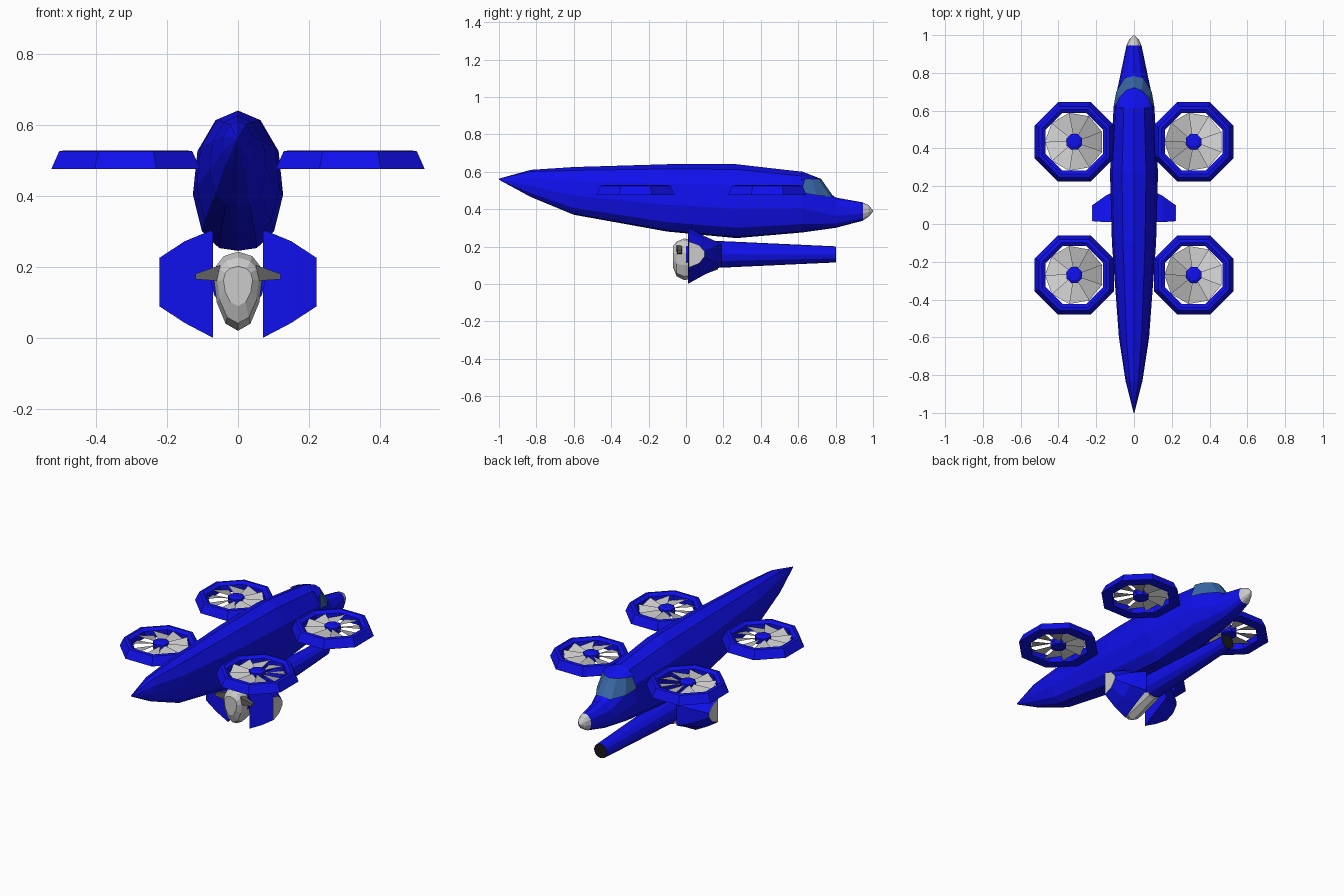
import bpy, bmesh
from math import sin, cos, pi, radians

if "Cube" in bpy.data.objects:
    bpy.data.objects.remove(bpy.data.objects["Cube"])


def material(name, rgb):
    m = bpy.data.materials.new(name)
    m.diffuse_color = (*rgb, 1)
    m.use_nodes = True
    m.node_tree.nodes["Principled BSDF"].inputs["Base Color"].default_value = m.diffuse_color
    return m


BLUE = material("blue_paint", (0.005, 0.005, 0.85))
GLASS = material("tinted_glass", (0.04, 0.14, 0.38))
BLACK = material("black_bore", (0.01, 0.01, 0.01))
DARK = material("dark_grey", (0.12, 0.12, 0.12))


def finish(name, bm, mat=None):
    bmesh.ops.remove_doubles(bm, verts=bm.verts, dist=1e-5)
    bmesh.ops.recalc_face_normals(bm, faces=bm.faces)
    me = bpy.data.meshes.new(name)
    bm.to_mesh(me)
    bm.free()
    ob = bpy.data.objects.new(name, me)
    bpy.context.collection.objects.link(ob)
    if mat:
        me.materials.append(mat)
    return ob


def loft(name, rings, mat=None, caps=True, closed=True):
    """Skin a series of equal-length point rings."""
    bm = bmesh.new()
    vs = [[bm.verts.new(p) for p in r] for r in rings]
    n = len(rings[0])
    for a, b in zip(vs, vs[1:]):
        for i in range(n if closed else n - 1):
            j = (i + 1) % n
            bm.faces.new((a[i], a[j], b[j], b[i]))
    if caps:
        bm.faces.new(vs[0])
        bm.faces.new(vs[-1])
    return finish(name, bm, mat)


def both_sides(half):
    """Mirror a half outline that starts and ends on x = 0."""
    return half + [(-x, *rest) for x, *rest in half[-2:0:-1]]


# Fuselage: egg-shaped section scaled along y (y, bottom, top, half width)
EGG = both_sides([(0, 1), (.5, .93), (.9, .71), (1, .4), (.8, .14), (.42, .02), (0, 0)])


def egg(y, lo, hi, w):
    return [(x * w, y, lo + z * (hi - lo)) for x, z in EGG]


loft("fuselage", [egg(*s) for s in (
    (-1, .557, .563, .002), (-.83, .465, .61, .045), (-.6, .37, .625, .08),
    (-.1, .28, .64, .117), (.27, .245, .64, .127), (.62, .275, .60, .108),
    (.80, .30, .462, .070), (.945, .338, .436, .040))], BLUE)
loft("nose_cap", [egg(.945, .338, .436, .040), egg(.975, .358, .422, .026),
                  egg(1, .386, .394, .003)])

# Cockpit: wraparound windshield and the roof above it
sill = [(.109, .615, .488), (.094, .70, .474), (.05, .772, .466), (0, .79, .465)]
brow = [(.093, .635, .56), (.076, .67, .562), (.04, .708, .562), (0, .722, .562)]
roof = [(.098, .615, .552), (.075, .615, .572), (.055, .615, .582), (0, .615, .603)]


def across(half):
    return half + [(-x, y, z) for x, y, z in half[-2::-1]]


loft("windshield", [across(sill), across(brow)], GLASS, caps=False, closed=False)
loft("cockpit_roof", [across(brow), across(roof)], BLUE, caps=False, closed=False)


# Lift fans: octagonal duct, hub and pitched blades
def octagon(c, r, z, n=8):
    return [(c[0] + r * cos(2 * pi * (k + .5) / n),
             c[1] + r * sin(2 * pi * (k + .5) / n), z) for k in range(n)]


def lift_fan(tag, cx, cy, hand, blades=9):
    c = (cx, cy)
    profile = [(.227, .475), (.203, .525), (.185, .528), (.165, .515), (.165, .475), (.227, .475)]
    loft("fan_duct_" + tag, [octagon(c, r, z) for r, z in profile], BLUE, caps=False)
    loft("fan_hub_" + tag, [octagon(c, r, z) for r, z in
                            ((.045, .48), (.045, .518), (.028, .526))], BLUE)
    bm = bmesh.new()
    for k in range(blades):
        a = 2 * pi * k / blades
        quad = []
        for r, d, z in ((.035, -20, .510), (.157, -21, .514), (.157, 21, .484), (.035, 20, .490)):
            t = hand * (a + radians(d))
            quad.append(bm.verts.new((cx + r * cos(t), cy + r * sin(t), z)))
        bm.faces.new(quad)
    ob = finish("fan_blades_" + tag, bm)
    for p in ob.data.polygons:
        if p.normal.z < 0:
            p.flip()


for side, s in (("right", 1), ("left", -1)):
    for end, y in (("fore", .435), ("aft", -.27)):
        lift_fan(f"{end}_{side}", s * .316, y, s)


# Gun barrel with a black muzzle
def circle(y, r, z=.158, n=12):
    return [(r * cos(2 * pi * k / n), y, z + r * sin(2 * pi * k / n)) for k in range(n)]


loft("gun_barrel", [circle(0, .077), circle(.19, .071), circle(.8, .043)], BLUE)
loft("muzzle_bore", [circle(.79, .040), circle(.802, .040)], BLACK)

# Grey turret body behind the barrel
BODY = both_sides([(0, .243), (.04, .23), (.06, .205), (.068, .165), (.06, .10), (.035, .04), (0, .02)])


def body(y, sx, sz, zc=.145):
    return [(x * sx, y, zc + (z - zc) * sz) for x, z in BODY]


loft("turret_body", [body(-.07, .6, .5, .16), body(-.05, .87, .83), body(-.01, 1, 1),
                     body(.03, 1, .93), body(.17, .9, .55)])

# Side shrouds with grey end caps, and small trunnion ears
SHROUD = [(.07, [(.01, .305), (.10, .255), (.19, .215), (.19, .095), (.10, .05), (.01, 0)]),
          (.15, [(.01, .272), (.09, .235), (.15, .195), (.15, .115), (.09, .07), (.01, .042)]),
          (.22, [(.015, .226), (.07, .207), (.10, .172), (.10, .148), (.07, .11), (.015, .088)])]
for side, s in (("right", 1), ("left", -1)):
    rings = [[(s * x, y, z) for y, z in sec] for x, sec in SHROUD]
    loft("shroud_" + side, rings, BLUE)
    cap = rings[-1]
    loft("shroud_cap_" + side, [cap, [(x + s * .002, y, z) for x, y, z in cap]])
    loft("turret_ear_" + side, [
        [(s * .05, -.05, .205), (s * .05, -.02, .205), (s * .05, -.02, .16), (s * .05, -.05, .16)],
        [(s * .12, -.045, .18), (s * .12, -.025, .18), (s * .12, -.025, .165), (s * .12, -.045, .165)]],
         DARK)
